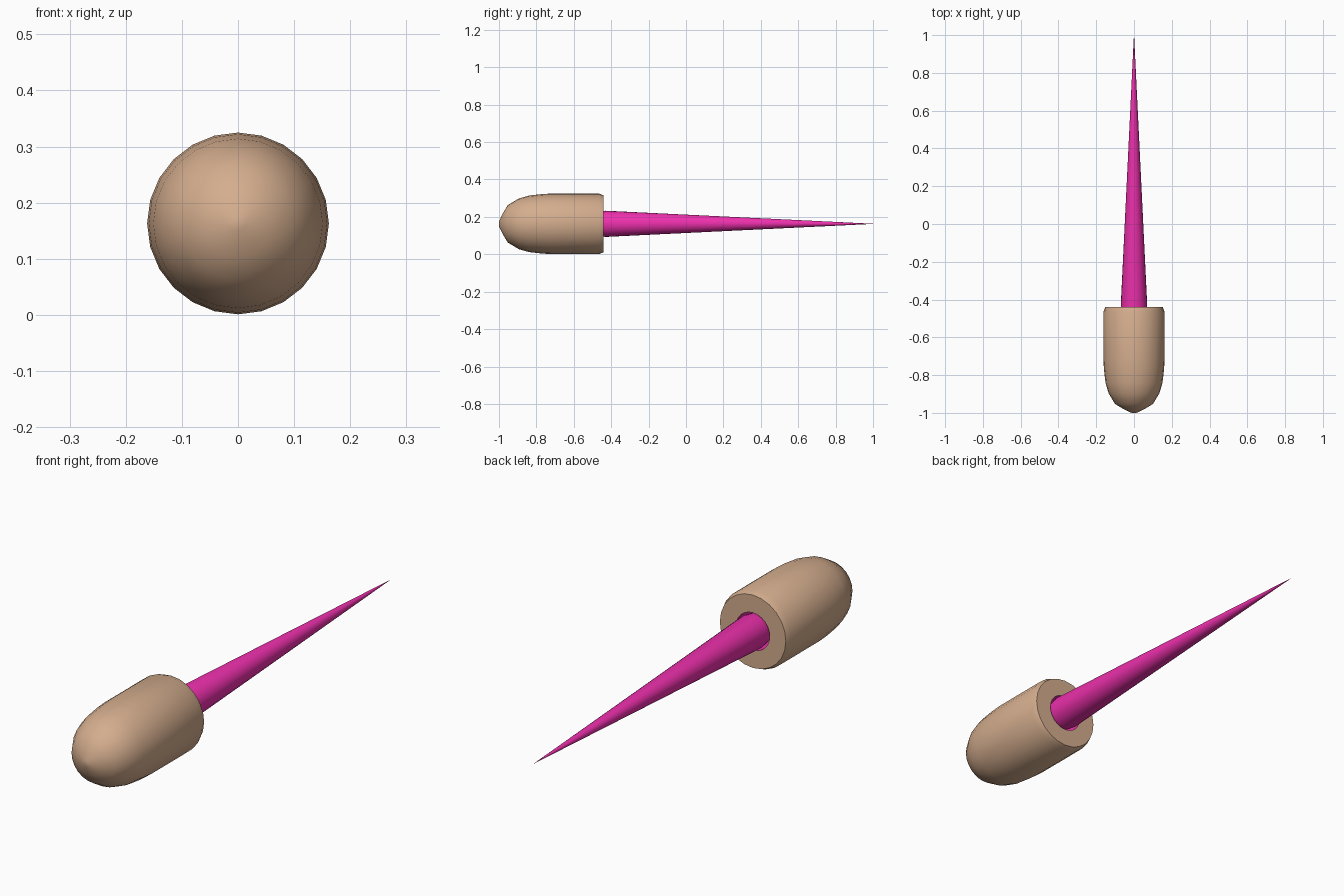
import bpy, bmesh, math

if "Cube" in bpy.data.objects:
    bpy.data.objects.remove(bpy.data.objects["Cube"])

SIDES = 24
AXIS_Z = 0.163


def material(name, color):
    m = bpy.data.materials.new(name)
    m.diffuse_color = color
    m.use_nodes = True
    m.node_tree.nodes["Principled BSDF"].inputs["Base Color"].default_value = m.diffuse_color
    return m


def lathe(name, profile, mat, close_start=False, close_end=False, angle=40):
    """Spin (radius, y) points around the long axis."""
    bm = bmesh.new()
    rings = []
    for r, y in profile:
        rings.append([bm.verts.new((r * math.sin(2 * math.pi * i / SIDES), y,
                                    AXIS_Z + r * math.cos(2 * math.pi * i / SIDES)))
                      for i in range(SIDES)])
    for a, b in zip(rings, rings[1:]):
        for i in range(SIDES):
            j = (i + 1) % SIDES
            bm.faces.new((a[i], a[j], b[j], b[i]))
    if close_start:
        bm.faces.new(rings[0][::-1])
    if close_end:
        bm.faces.new(rings[-1])
    mesh = bpy.data.meshes.new(name)
    bm.to_mesh(mesh)
    bm.free()
    obj = bpy.data.objects.new(name, mesh)
    bpy.context.collection.objects.link(obj)
    mesh.materials.append(mat)
    bpy.ops.object.select_all(action='DESELECT')
    obj.select_set(True)
    bpy.context.view_layer.objects.active = obj
    bpy.ops.object.shade_smooth_by_angle(angle=math.radians(angle))
    return obj


wood = material("wood", (0.66, 0.42, 0.27, 1))
pink = material("pink", (0.86, 0.03, 0.42, 1))

# Rounded handle with a chamfered back rim and an open mouth
lathe("handle", [(0.013, -1.0), (0.06, -0.977), (0.1, -0.953), (0.135, -0.895),
                 (0.151, -0.84), (0.159, -0.77), (0.162, -0.72), (0.162, -0.465),
                 (0.152, -0.44), (0.078, -0.44)],
      wood, close_start=True)

# Lining of the hole in the back of the handle
lathe("socket", [(0.078, -0.44), (0.078, -0.56)], pink, close_end=True)

# Long tapering spike with a rounded root
lathe("spike", [(0.04, -0.56), (0.05, -0.52), (0.063, -0.475), (0.07, -0.43),
                (0.0005, 1.0)],
      pink, close_start=True, close_end=True)
